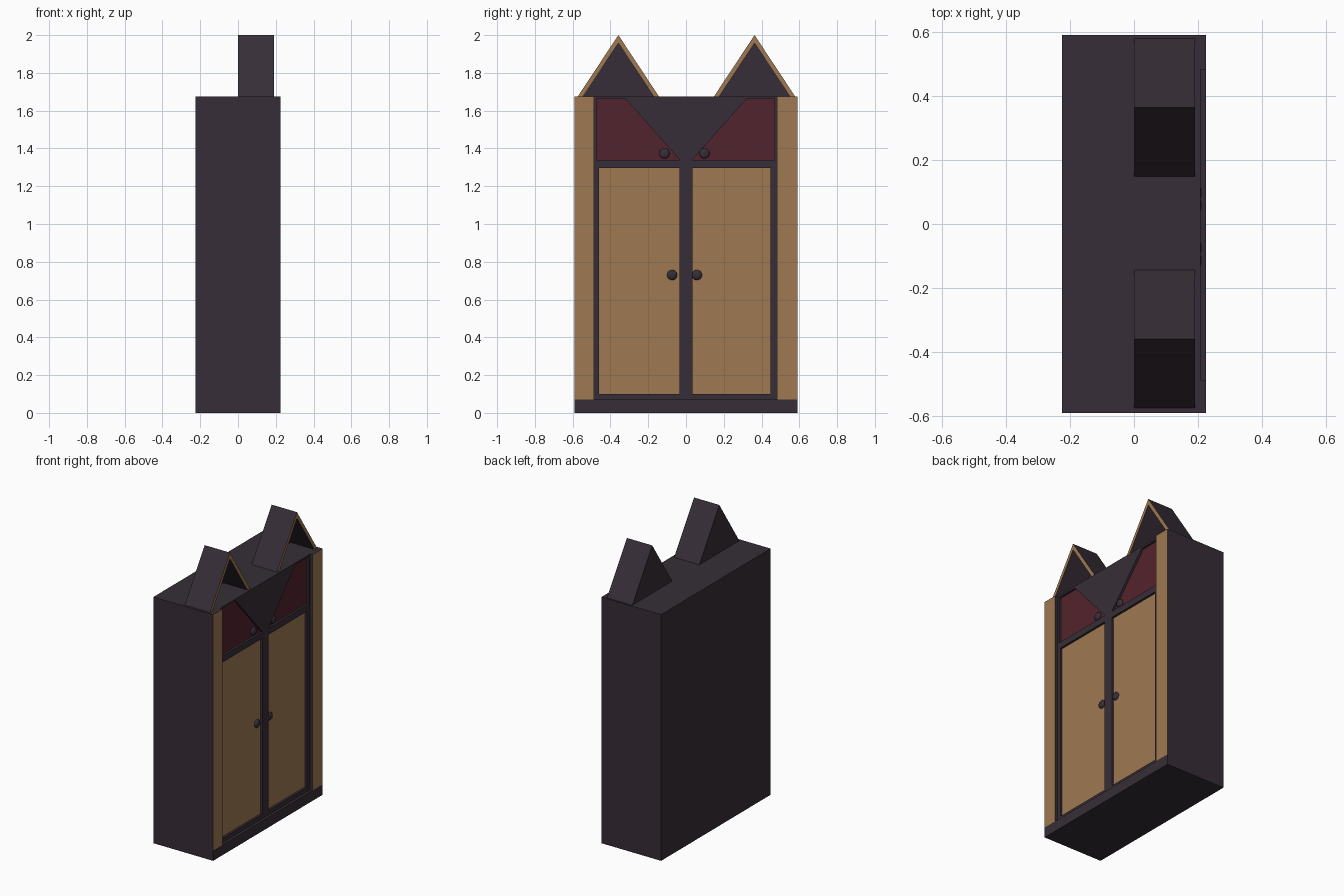
import bpy, bmesh

cube = bpy.data.objects.get("Cube")
if cube:
    bpy.data.objects.remove(cube, do_unlink=True)


def material(name, rgb):
    m = bpy.data.materials.new(name)
    m.use_nodes = True
    m.diffuse_color = (*rgb, 1)
    m.node_tree.nodes["Principled BSDF"].inputs["Base Color"].default_value = (*rgb, 1)
    return m


DARK = material("dark_plum", (0.037, 0.027, 0.038))
TAN = material("tan_wood", (0.345, 0.195, 0.086))
RED = material("deep_red", (0.086, 0.017, 0.026))


def prism(name, profile, x0, x1):
    """Extrude a (y, z) outline along x."""
    bm = bmesh.new()
    face = bm.faces.new([bm.verts.new((x0, y, z)) for y, z in profile])
    new = bmesh.ops.extrude_face_region(bm, geom=[face])["geom"]
    verts = [v for v in new if isinstance(v, bmesh.types.BMVert)]
    bmesh.ops.translate(bm, verts=verts, vec=(x1 - x0, 0, 0))
    bmesh.ops.recalc_face_normals(bm, faces=bm.faces)
    mesh = bpy.data.meshes.new(name)
    bm.to_mesh(mesh)
    bm.free()
    ob = bpy.data.objects.new(name, mesh)
    bpy.context.collection.objects.link(ob)
    for m in (DARK, TAN, RED):
        mesh.materials.append(m)
    return ob


def rect(y0, y1, z0, z1):
    return [(y0, z0), (y1, z0), (y1, z1), (y0, z1)]


def cut(ob, cutter):
    cutter.hide_render = True
    mod = ob.modifiers.new("cut", 'BOOLEAN')
    mod.operation = 'DIFFERENCE'
    mod.solver = 'EXACT'
    mod.object = cutter
    bpy.context.view_layer.objects.active = ob
    bpy.ops.object.modifier_apply(modifier=mod.name)
    bpy.data.objects.remove(cutter, do_unlink=True)


def paint(ob, rule):
    """Colour the faces that look towards +x."""
    for p in ob.data.polygons:
        p.material_index = rule(p.center) if p.normal.x > 0.9 else 0


FACE, FRONT, INSET = 0.207, 0.225, 0.192
TOP, SIDE = 1.675, 0.589

# Cabinet with sunken doors and slanted upper panels
cabinet = prism("cabinet", rect(-SIDE, SIDE, 0, TOP), -FRONT, FACE)
outlines = [
    rect(-0.46, -0.034, 0.1, 1.297),
    rect(0.034, 0.447, 0.1, 1.297),
    [(-0.473, 1.34), (-0.033, 1.34), (-0.32, 1.662), (-0.473, 1.662)],
    [(0.033, 1.34), (0.468, 1.34), (0.468, 1.662), (0.32, 1.662)],
]
for outline in outlines:
    cut(cabinet, prism("cutter", outline, INSET, 0.3))
paint(cabinet, lambda c: 0 if c.x > INSET + 0.005 else (1 if c.z < 1.3 else 2))

# Plinth and corner posts
prism("plinth", rect(-SIDE, SIDE, 0, 0.07), FACE, FRONT)
for name, y0, y1 in (("right_post", -SIDE, -0.487), ("left_post", 0.481, SIDE)):
    post = prism(name, rect(y0, y1, 0.07, TOP), FACE, FRONT)
    paint(post, lambda c: 1)

# Hollow triangular peaks with a tan rim
HALF, RISE, INNER = 0.215, 0.325, 0.187
for name, y in (("right_peak", -0.358), ("left_peak", 0.363)):
    peak = prism(name, [(y - HALF, TOP), (y + HALF, TOP), (y, TOP + RISE)], 0, 0.19)
    slope = RISE / HALF
    low = INNER + 0.1 / slope
    hollow = [(y - low, TOP - 0.1), (y + low, TOP - 0.1), (y, TOP + INNER * slope)]
    cut(peak, prism("cutter", hollow, 0.01, 0.3))
    paint(peak, lambda c: 1 if c.x > 0.18 else 0)

# Round knobs
knobs = (("lower_right", -0.074, 0.73), ("lower_left", 0.058, 0.73),
         ("upper_right", -0.114, 1.373), ("upper_left", 0.097, 1.373))
for name, y, z in knobs:
    bpy.ops.mesh.primitive_uv_sphere_add(segments=24, ring_count=12, radius=0.027,
                                         location=(0.196, y, z))
    knob = bpy.context.object
    knob.name = name + "_knob"
    knob.scale.x = 0.55
    knob.data.materials.append(DARK)
    bpy.ops.object.shade_smooth()
